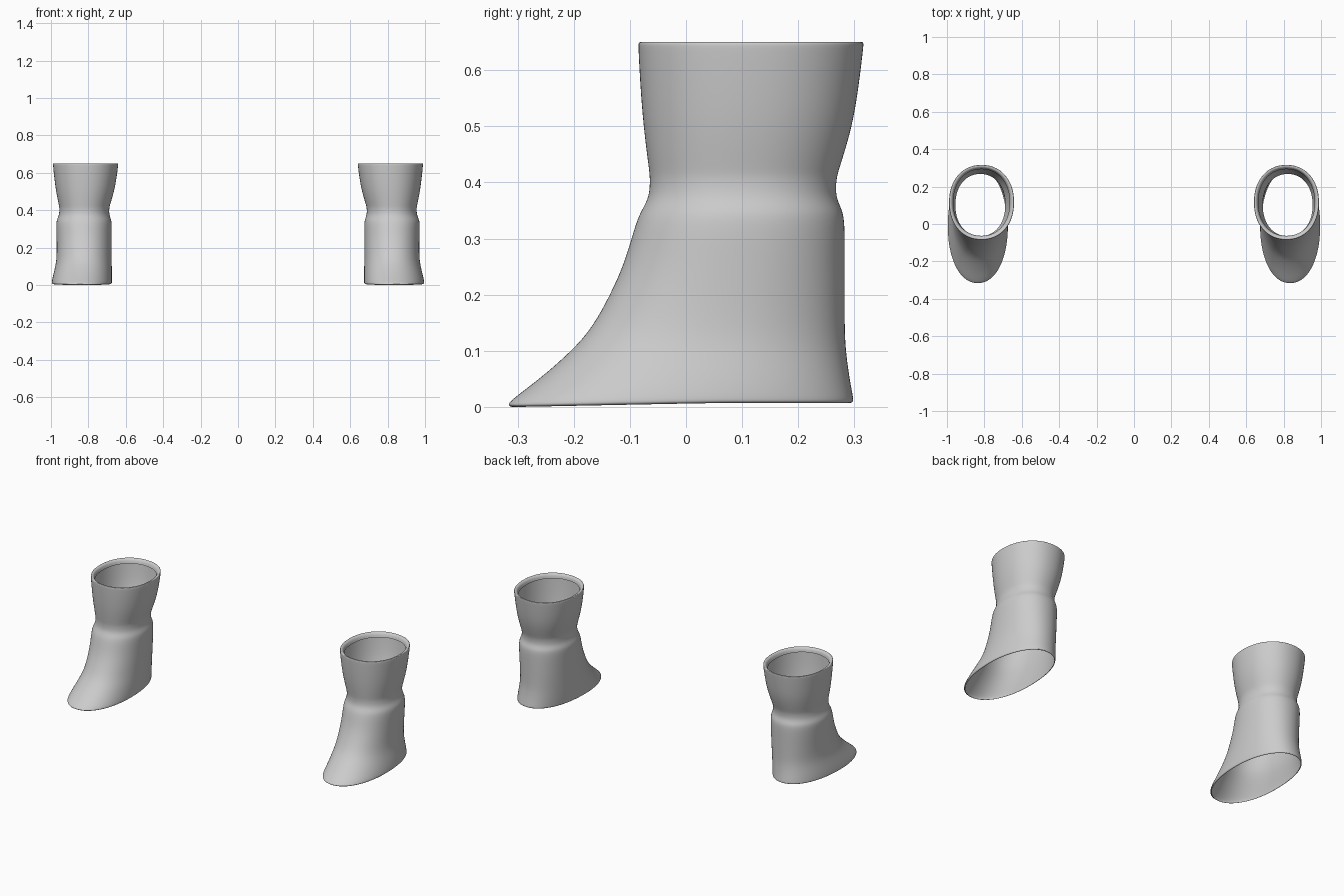
import bpy, bmesh, math

grey = bpy.data.materials.new("plain grey")
grey.diffuse_color = (0.6, 0.6, 0.6, 1)

SIDES = 32
# Cross-sections: height, inner x, outer x, front y, back y
RINGS = [
    (0.000, 0.680, 0.990, -0.312, 0.294),
    (0.002, 0.674, 0.996, -0.319, 0.300),
    (0.010, 0.673, 0.997, -0.317, 0.300),
    (0.050, 0.673, 0.990, -0.262, 0.293),
    (0.100, 0.674, 0.977, -0.205, 0.286),
    (0.140, 0.675, 0.971, -0.169, 0.284),
    (0.200, 0.675, 0.970, -0.136, 0.284),
    (0.260, 0.675, 0.971, -0.109, 0.284),
    (0.330, 0.674, 0.973, -0.090, 0.284),
    (0.352, 0.678, 0.968, -0.079, 0.279),
    (0.375, 0.688, 0.957, -0.066, 0.267),
    (0.408, 0.688, 0.955, -0.065, 0.269),
    (0.425, 0.685, 0.958, -0.067, 0.274),
    (0.500, 0.661, 0.974, -0.077, 0.298),
    (0.580, 0.647, 0.984, -0.083, 0.310),
    (0.640, 0.640, 0.990, -0.086, 0.317),
    (0.650, 0.640, 0.990, -0.086, 0.318),
    # lip folded into the opening
    (0.651, 0.646, 0.984, -0.080, 0.312),
    (0.647, 0.658, 0.972, -0.068, 0.300),
    (0.625, 0.664, 0.967, -0.064, 0.294),
]


def spow(v, e):
    return math.copysign(abs(v) ** e, v)


def boot(name, side):
    bm = bmesh.new()
    loops = []
    for z, x0, x1, y0, y1 in RINGS:
        cx, cy = (x0 + x1) / 2, (y0 + y1) / 2
        loop = []
        for i in range(SIDES):
            a = 2 * math.pi * i / SIDES
            x = cx + (x1 - x0) / 2 * spow(math.cos(a), 0.93)
            y = cy + (y1 - y0) / 2 * spow(math.sin(a), 0.93)
            # sole edge arches gently towards the heel
            lift = 0.007 * max(0, 1 - z / 0.05) * min(1, max(0, (y + 0.3) / 0.35))
            loop.append(bm.verts.new((side * x, y, z + lift)))
        loops.append(loop)
    for a, b in zip(loops, loops[1:]):
        for i in range(SIDES):
            j = (i + 1) % SIDES
            quad = [a[i], a[j], b[j], b[i]]
            bm.faces.new(quad if side > 0 else quad[::-1])
    mesh = bpy.data.meshes.new(name)
    bm.to_mesh(mesh)
    bm.free()
    mesh.materials.append(grey)
    for p in mesh.polygons:
        p.use_smooth = True
    ob = bpy.data.objects.new(name, mesh)
    bpy.context.collection.objects.link(ob)
    # soften the rings into one flowing surface
    sub = ob.modifiers.new("smooth", 'SUBSURF')
    sub.levels = sub.render_levels = 2


boot("left_boot", 1)
boot("right_boot", -1)
